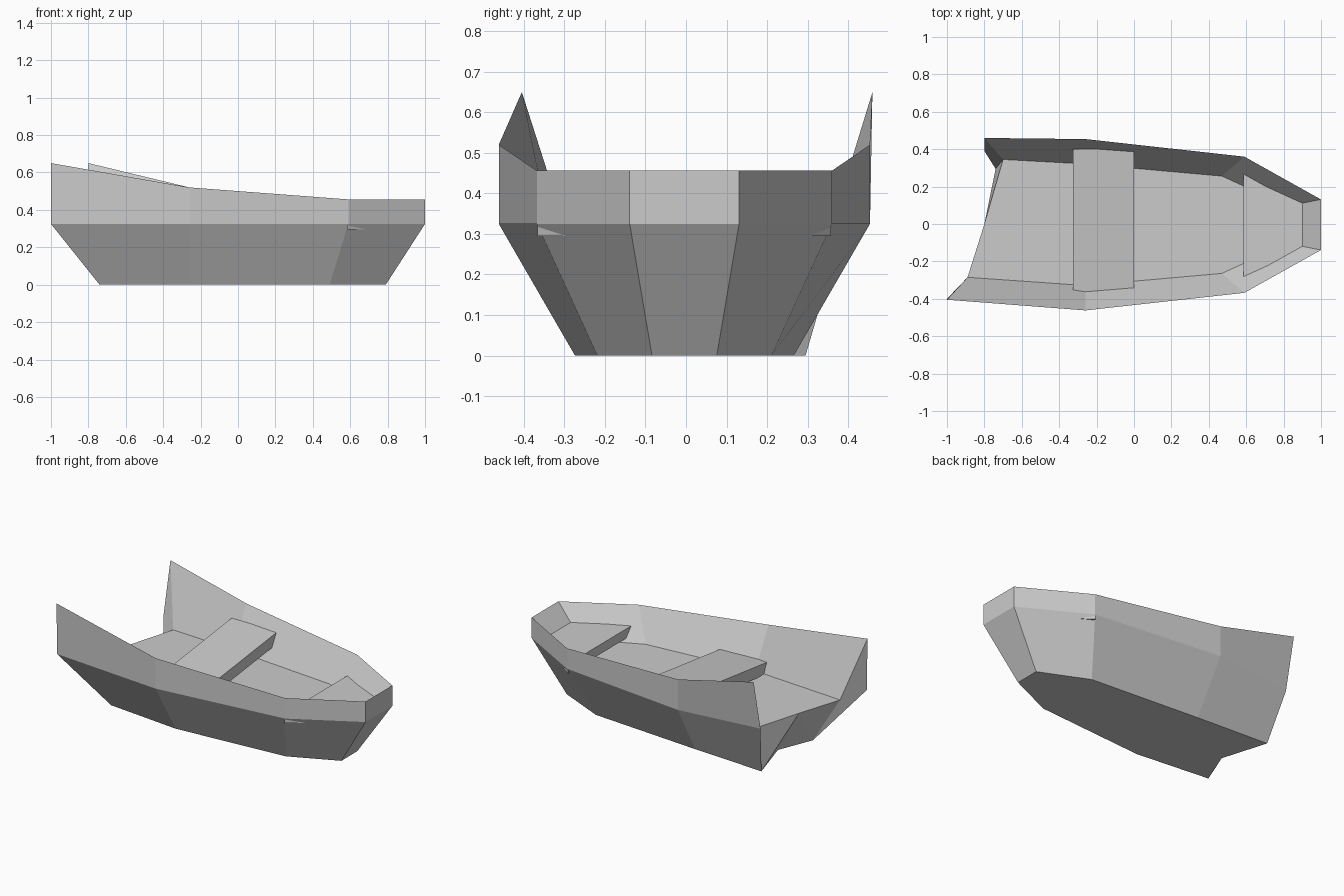
import bpy, bmesh

if "Cube" in bpy.data.objects:
    bpy.data.objects.remove(bpy.data.objects["Cube"])

# single flat colour
grey = bpy.data.materials.new("light_grey")
grey.diffuse_color = (0.6, 0.6, 0.6, 1.0)
grey.use_nodes = True
grey.node_tree.nodes["Principled BSDF"].inputs["Base Color"].default_value = grey.diffuse_color


def make_object(name, bm):
    bmesh.ops.recalc_face_normals(bm, faces=bm.faces[:])
    mesh = bpy.data.meshes.new(name)
    bm.to_mesh(mesh)
    bm.free()
    mesh.materials.append(grey)
    ob = bpy.data.objects.new(name, mesh)
    bpy.context.collection.objects.link(ob)
    return ob


# ---- hull: each station is bottom, chine, rim, floor edge ----
SHIFT = -0.004          # the hull sits slightly off centre
FLOOR = 0.275
CHINE = 0.325
# symmetric stations from amidships to the bow, as half widths
mirrored = [
    [(-0.25, 0.270, 0), (-0.26, 0.458, CHINE), (-0.26, 0.458, 0.52), (-0.26, 0.325, FLOOR)],
    [(0.49, 0.215, 0), (0.59, 0.364, CHINE), (0.59, 0.364, 0.456), (0.47, 0.260, FLOOR)],
    [(0.79, 0.080, 0), (1.00, 0.135, CHINE), (1.00, 0.135, 0.456), (0.82, 0.100, FLOOR)],
]
# uneven stern ends
stern_port = [(-0.74, -0.225, 0), (-1.0, -0.40, CHINE), (-1.0, -0.405, 0.65), (-0.89, -0.285, FLOOR)]
stern_star = [(-0.74, 0.295, 0), (-0.80, 0.39, CHINE), (-0.80, 0.46, 0.65), (-0.70, 0.345, FLOOR)]


def side(sign):
    return [[(x, sign * y + SHIFT, z) for x, y, z in st] for st in mirrored]


bm = bmesh.new()
stations = [stern_port] + side(-1) + side(1)[::-1] + [stern_star]
rings = [[bm.verts.new(p) for p in st] for st in stations]

# lower sides, upper sides and inner walls
for a, b in zip(rings, rings[1:]):
    for i in range(3):
        bm.faces.new((a[i], b[i], b[i + 1], a[i + 1]))

# bottom and floor, each with a middle point at the stern
bottom_mid = bm.verts.new((-0.65, 0, 0))
floor_mid = bm.verts.new((-0.80, 0, FLOOR))
bm.faces.new([r[0] for r in rings] + [bottom_mid])
bm.faces.new([r[3] for r in rings] + [floor_mid])

# notched stern
for ring in (rings[0], rings[-1]):
    bm.faces.new(ring)
    bm.faces.new((ring[0], ring[3], floor_mid))
    bm.faces.new((ring[0], floor_mid, bottom_mid))
make_object("hull", bm)


# ---- slabs made from an outline with top and bottom heights ----
def slab(name, outline, low, high):
    bm = bmesh.new()
    lo = [bm.verts.new((x, y, low(y))) for x, y in outline]
    hi = [bm.verts.new((x, y, high(y))) for x, y in outline]
    bm.faces.new(lo)
    bm.faces.new(hi)
    n = len(outline)
    for i in range(n):
        j = (i + 1) % n
        bm.faces.new((lo[i], lo[j], hi[j], hi[i]))
    return make_object(name, bm)


# bow platform, its rear corners just reaching through the sides
slab("bow_platform",
     [(0.585, -0.366), (0.93, -0.125), (0.93, 0.117), (0.585, 0.358)],
     lambda y: 0.295, lambda y: 0.355)

# tilted bench plank across the middle
tilt = lambda y: 0.381 + 0.122 * y
slab("bench",
     [(-0.325, -0.37), (0.0, -0.37), (0.0, 0.40), (-0.325, 0.40)],
     lambda y: tilt(y) - 0.075, tilt)
